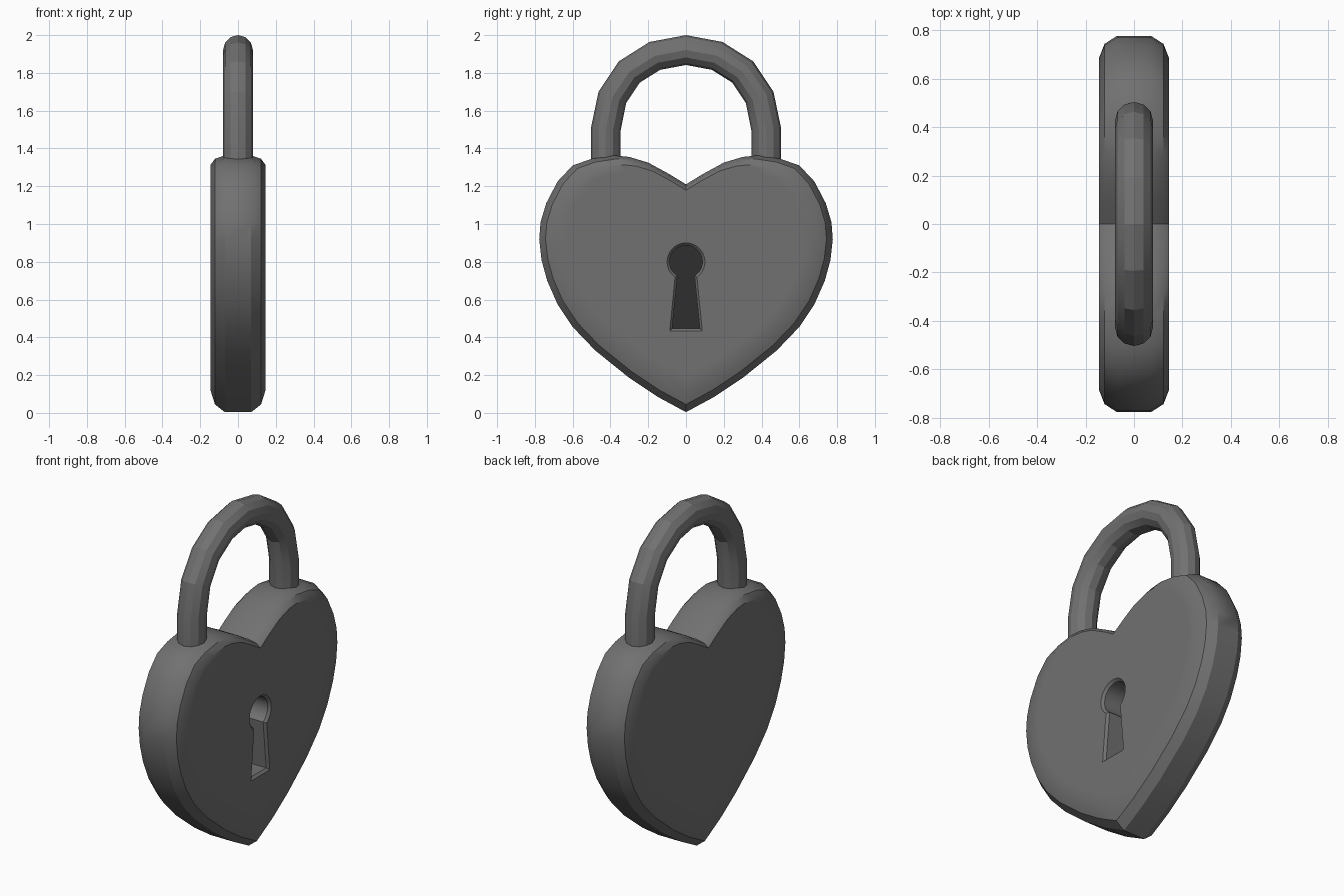
import bpy, bmesh, math
from mathutils import Vector

if "Cube" in bpy.data.objects:
    bpy.data.objects.remove(bpy.data.objects["Cube"])


def material(name, v):
    m = bpy.data.materials.new(name)
    m.diffuse_color = (v, v, v, 1)
    m.use_nodes = True
    m.node_tree.nodes["Principled BSDF"].inputs["Base Color"].default_value = m.diffuse_color
    return m


grey = material("grey metal", 0.165)
dark = material("dark keyhole", 0.028)


def loft(name, rings, closed_caps=True):
    """Bridge equal-length rings of points and cap both ends."""
    bm = bmesh.new()
    loops = [[bm.verts.new(p) for p in r] for r in rings]
    n = len(loops[0])
    for a, b in zip(loops, loops[1:]):
        for i in range(n):
            j = (i + 1) % n
            bm.faces.new((a[i], a[j], b[j], b[i]))
    bm.faces.new(loops[0])
    bm.faces.new(loops[-1])
    bmesh.ops.recalc_face_normals(bm, faces=bm.faces)
    me = bpy.data.meshes.new(name)
    bm.to_mesh(me)
    bm.free()
    ob = bpy.data.objects.new(name, me)
    bpy.context.collection.objects.link(ob)
    me.materials.append(grey)
    return ob


def activate(ob):
    bpy.ops.object.select_all(action='DESELECT')
    ob.select_set(True)
    bpy.context.view_layer.objects.active = ob


def smooth(ob, deg):
    activate(ob)
    bpy.ops.object.shade_smooth_by_angle(angle=math.radians(deg))


# Heart body: half outline in (y, z), mirrored, with rounded rims
half = [(0, 1.21), (0.09, 1.265), (0.2, 1.325), (0.3, 1.355), (0.38, 1.363),
        (0.5, 1.345), (0.6, 1.31), (0.68, 1.225), (0.74, 1.11), (0.77, 1.01),
        (0.777, 0.92), (0.765, 0.81), (0.735, 0.70), (0.68, 0.575),
        (0.6, 0.455), (0.48, 0.33), (0.3, 0.185), (0.15, 0.085), (0, 0.004)]
outline = half + [(-y, z) for y, z in reversed(half[1:-1])]
rim = [(0.07, 1.0), (0.122, 0.957), (0.145, 0.88), (0.145, 0.8)]
section = [(-x, s) for x, s in reversed(rim)] + rim
cz = 0.95
body = loft("heart_body", [[(x, y * s, cz + (z - cz) * s) for y, z in outline]
                           for x, s in section])


# Keyhole: round top with a flared slot, chamfered at the opening
def keyhole(x, grow):
    r, zc = 0.087 + grow, 0.80
    a0 = math.asin((0.045 + grow) / r)
    pts = []
    for i in range(25):
        a = -math.pi / 2 + a0 + (2 * math.pi - 2 * a0) * i / 24
        pts.append((x, r * math.cos(a), zc + r * math.sin(a)))
    b = 0.073 + grow
    return pts + [(x, -b, 0.447 - grow), (x, b, 0.447 - grow)]


FLOOR = -0.1
cutter = loft("keyhole_cutter", [keyhole(FLOOR, 0), keyhole(0.131, 0),
                                 keyhole(0.146, 0.014), keyhole(0.2, 0.014)])
cutter.hide_render = True
mod = body.modifiers.new("keyhole", 'BOOLEAN')
mod.operation = 'DIFFERENCE'
mod.solver = 'EXACT'
mod.object = cutter
activate(body)
bpy.ops.object.modifier_apply(modifier=mod.name)
bpy.data.objects.remove(cutter)

# Dark floor of the keyhole
body.data.materials.clear()
body.data.materials.append(grey)
body.data.materials.append(dark)
for p in body.data.polygons:
    p.material_index = int(p.normal.x > 0.9 and abs(p.center.x - FLOOR) < 0.01)
smooth(body, 32)

# Shackle: round tube swept along an arch
arc = [(0.425, 1.25), (0.425, 1.5), (0.39, 1.67), (0.3, 1.805), (0.165, 1.89)]
path = arc + [(0, 1.921)] + [(-y, z) for y, z in reversed(arc)]
rings = []
for i, (y, z) in enumerate(path):
    p = Vector((0, y, z))
    a = Vector((0, *path[max(i - 1, 0)]))
    b = Vector((0, *path[min(i + 1, len(path) - 1)]))
    t = (b - a).normalized()
    side = Vector((0, t.z, -t.y))
    rings.append([p + 0.079 * (math.cos(k * math.pi / 6) * side
                               + Vector((math.sin(k * math.pi / 6), 0, 0)))
                  for k in range(12)])
shackle = loft("shackle", rings)
smooth(shackle, 20)
